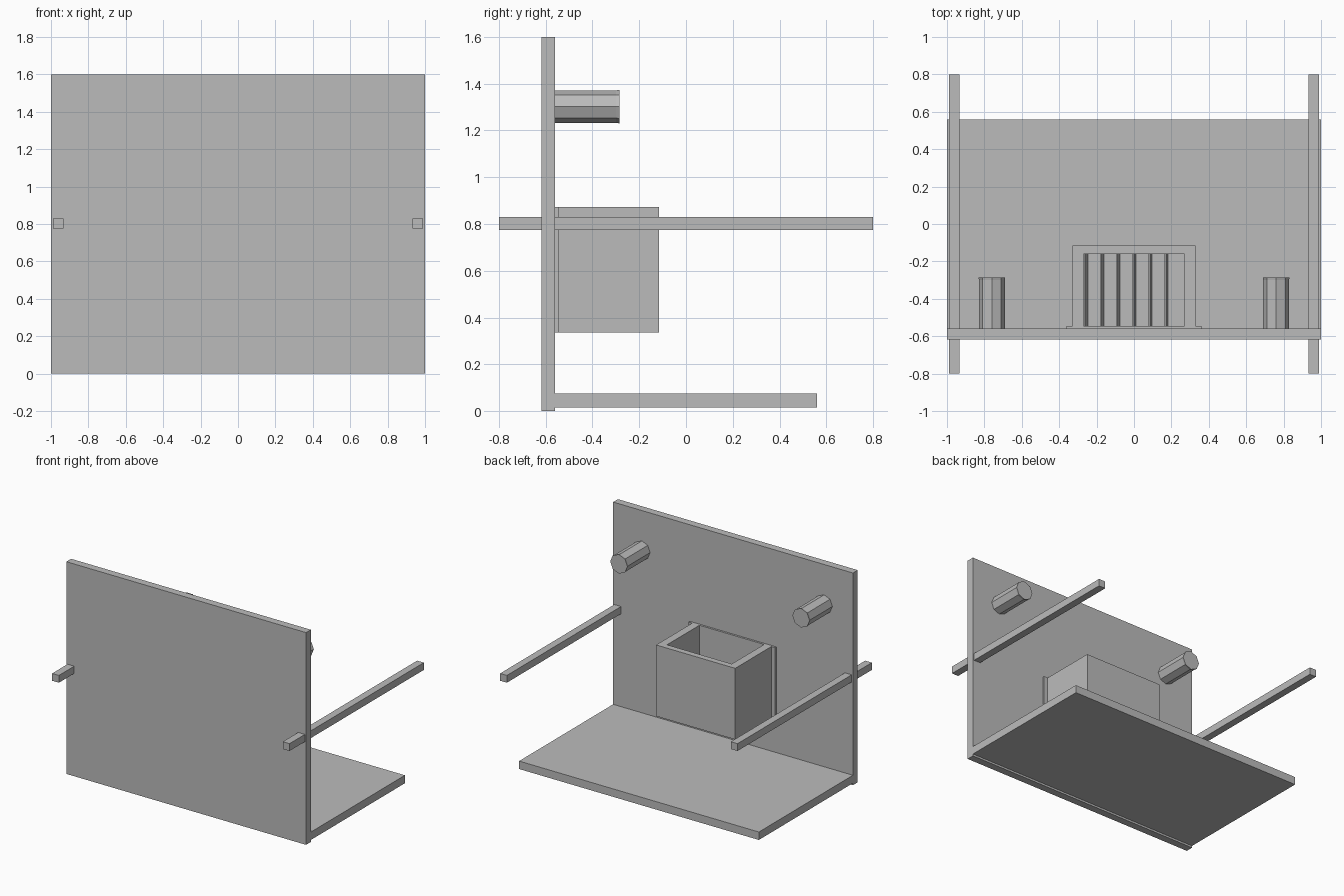
import bpy
import bmesh
from math import radians
from mathutils import Matrix

cube = bpy.data.objects.get("Cube")
if cube:
    bpy.data.objects.remove(cube, do_unlink=True)

GREY = (0.5, 0.5, 0.5, 1.0)
grey = bpy.data.materials.new("plain grey")
grey.use_nodes = True
grey.diffuse_color = GREY
grey.node_tree.nodes["Principled BSDF"].inputs["Base Color"].default_value = GREY


def finish(name, bm):
    mesh = bpy.data.meshes.new(name)
    bmesh.ops.recalc_face_normals(bm, faces=bm.faces)
    bm.to_mesh(mesh)
    bm.free()
    mesh.materials.append(grey)
    obj = bpy.data.objects.new(name, mesh)
    bpy.context.collection.objects.link(obj)
    return obj


def box(name, x, y, z):
    """Block spanning the given (min, max) pairs."""
    bm = bmesh.new()
    bmesh.ops.create_cube(bm, size=1)
    for v in bm.verts:
        for i, (lo, hi) in enumerate((x, y, z)):
            v.co[i] = lo + (v.co[i] + 0.5) * (hi - lo)
    return finish(name, bm)


def peg(name, x, z, rings):
    """Eight-sided peg along y from (y, radius) rings."""
    bm = bmesh.new()
    loops = []
    for y, radius in rings:
        ring = bmesh.ops.create_circle(bm, segments=8, radius=radius)["verts"]
        turn = Matrix.Translation((x, y, z)) @ Matrix.Rotation(radians(90), 4, "X")
        bmesh.ops.transform(bm, matrix=turn, verts=ring)
        loops.append(ring)
    for a, b in zip(loops, loops[1:]):
        for i in range(8):
            j = (i + 1) % 8
            bm.faces.new((a[i], a[j], b[j], b[i]))
    bm.faces.new(loops[0])
    bm.faces.new(loops[-1])
    return finish(name, bm)


# Upright panel and base shelf
box("front_panel", (-1, 1), (-0.617, -0.56), (0, 1.6))
box("base_shelf", (-1, 1), (-0.56, 0.56), (0.015, 0.075))

# Side rails and pegs
for side, s in (("left", 1), ("right", -1)):
    box(side + "_rail", (s * 0.962 - 0.028, s * 0.962 + 0.028), (-0.8, 0.8), (0.775, 0.83))
    peg(side + "_peg", s * 0.76, 1.302, ((-0.56, 0.069), (-0.3, 0.069), (-0.285, 0.072)))

# Open-topped bin with a mounting plate
Z = (0.335, 0.872)
box("bin_mounting_plate", (-0.362, 0.362), (-0.56, -0.545), Z)
for side, x in (("left", (0.27, 0.33)), ("right", (-0.33, -0.27))):
    box("bin_" + side + "_wall", x, (-0.545, -0.16), Z)
box("bin_back_wall", (-0.33, 0.33), (-0.16, -0.115), Z)
box("bin_floor", (-0.27, 0.27), (-0.545, -0.16), (0.335, 0.375))

# Leaning slats in the bottom of the bin
for i in range(6):
    slat = box("bin_slat_%d" % (i + 1), (-0.004, 0.004), (-0.545, -0.16), (0, 0.05))
    slat.rotation_euler.y = radians(-15)
    slat.location = (-0.25 + i * 0.086, 0, 0.37)
